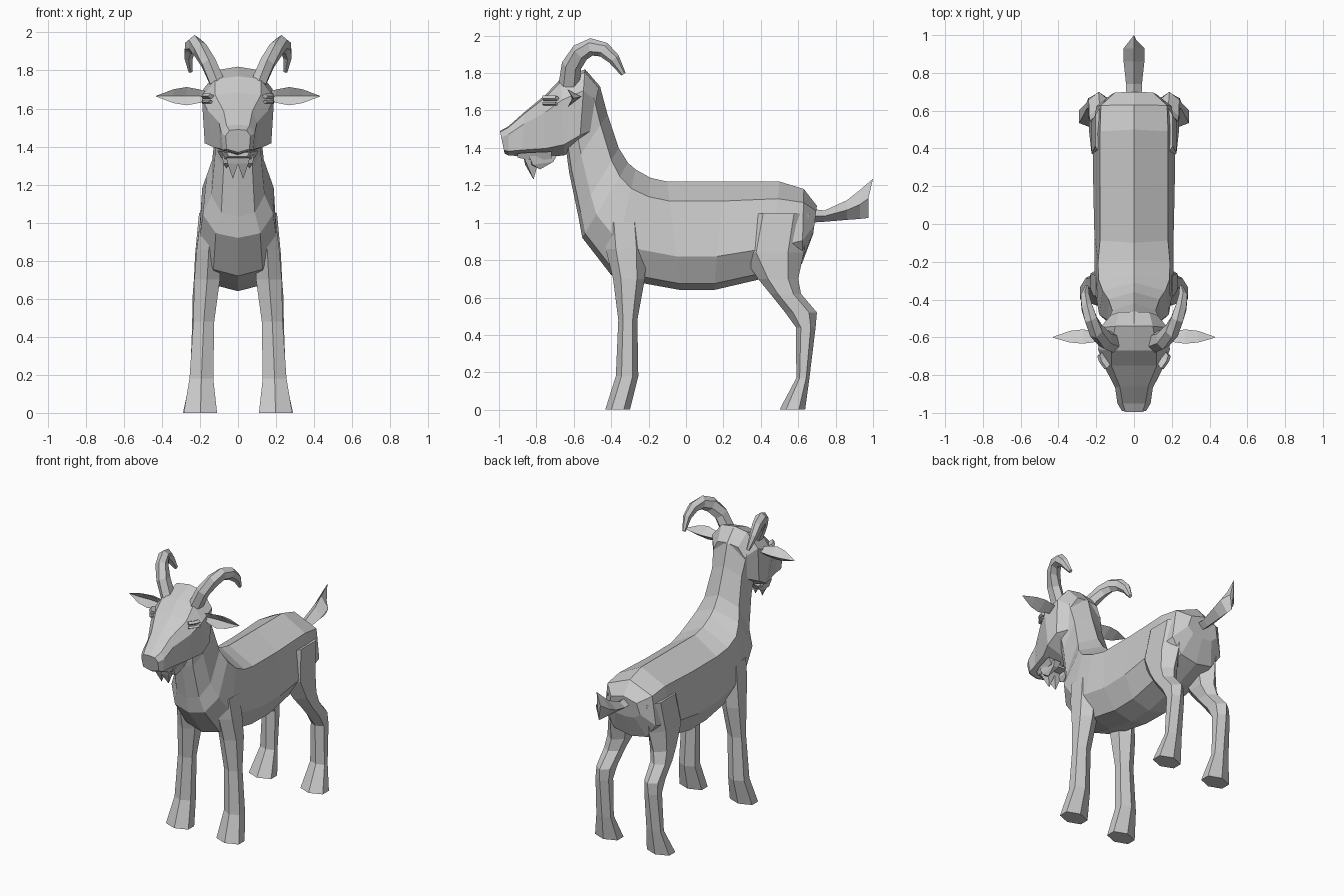
import bpy, bmesh, math
from mathutils import Vector

coat = bpy.data.materials.new("grey_coat")
coat.diffuse_color = (0.6, 0.6, 0.6, 1)


def loft(name, rings, mirror=False):
    """Skin equal-length point rings, cap both ends, optionally mirror in x."""
    bm = bmesh.new()
    for sign in ((1, -1) if mirror else (1,)):
        vs = [[bm.verts.new((sign * p[0], p[1], p[2])) for p in r] for r in rings]
        n = len(vs[0])
        for a, b in zip(vs, vs[1:]):
            for i in range(n):
                j = (i + 1) % n
                bm.faces.new((a[i], a[j], b[j], b[i]))
        bm.faces.new(vs[0][::-1])
        bm.faces.new(vs[-1])
    bmesh.ops.remove_doubles(bm, verts=bm.verts, dist=0.0005)
    bmesh.ops.recalc_face_normals(bm, faces=bm.faces)
    me = bpy.data.meshes.new(name)
    bm.to_mesh(me)
    bm.free()
    me.materials.append(coat)
    ob = bpy.data.objects.new(name, me)
    bpy.context.collection.objects.link(ob)


def section(ty, tz, by, bz, widths, fractions):
    """Symmetric ring from a top point to a bottom point, with widths at fractions between."""
    half = [(w, ty + (by - ty) * f, tz + (bz - tz) * f) for w, f in zip(widths, fractions)]
    return [(0, ty, tz)] + half + [(0, by, bz)] + [(-x, y, z) for x, y, z in half[::-1]]


# Trunk and neck: top y z, bottom y z, shoulder width, flank width
trunk = [(.70, 1.09, .68, .94, .10, .12), (.63, 1.18, .62, .78, .175, .20),
         (.50, 1.22, .45, .71, .18, .22), (.20, 1.22, .15, .64, .18, .215),
         (-.10, 1.22, -.03, .64, .18, .21), (-.19, 1.24, -.25, .68, .19, .21),
         (-.27, 1.285, -.40, .72, .188, .205), (-.31, 1.32, -.555, .92, .165, .185),
         (-.36, 1.40, -.575, 1.03, .135, .14), (-.42, 1.58, -.625, 1.27, .115, .12),
         (-.46, 1.73, -.64, 1.38, .13, .13), (-.53, 1.81, -.65, 1.40, .11, .11)]
loft("body_and_neck", [section(a, b, c, d, (s, f, .63 * f), (.18, .69, .94))
                       for a, b, c, d, s, f in trunk])

# Head: top y z, bottom y z, brow width, cheek width, jaw width
head = [(-.465, 1.73, -.52, 1.45, .08, .12, .12), (-.54, 1.82, -.57, 1.41, .10, .18, .175),
        (-.67, 1.77, -.65, 1.36, .12, .19, .175), (-.75, 1.685, -.75, 1.35, .12, .16, .13),
        (-.86, 1.595, -.88, 1.355, .075, .10, .095), (-.95, 1.515, -.95, 1.36, .06, .088, .08),
        (-.995, 1.49, -.97, 1.37, .045, .065, .06)]
loft("head", [section(a, b, c, d, w, (.04, .28, .86)) for a, b, c, d, *w in head])

# Lower lip
loft("lower_lip", [
    [(-w, y, z), (w, y, z), (w * .8, y, z - h), (-w * .8, y, z - h)]
    for y, z, w, h in [(-.72, 1.38, .11, .04), (-.84, 1.375, .085, .04), (-.90, 1.37, .06, .022)]])

# Beard: centre tufts and shorter side tufts
for name, x, w, tip, y0, y1 in [("beard_tuft", .03, .035, (.027, -.815, 1.23), -.87, -.77),
                                ("side_tuft", .06, .025, (.062, -.78, 1.285), -.84, -.69)]:
    loft(name, [[(x - w, y0, 1.355), (x + w, y0, 1.355), (x + w, y1, 1.36), (x - w, y1, 1.36)],
                [(x - w * .9, y0 + .01, 1.31), (x + w * .7, y0 + .02, 1.31),
                 (x + w * .7, y1 - .02, 1.325), (x - w * .9, y1 - .02, 1.325)],
                [tip] * 4], mirror=True)

# Eyelids on the slanted side of the face
for name, z, h in [("upper_eyelid", 1.665, .014), ("lower_eyelid", 1.635, .009)]:
    loft(name, [[(x, y - .006, z + h), (x + .014, y - .008, z), (x, y, z - h), (x - .02, y + .02, z)]
                for x, y in [(.181, -.69), (.172, -.72), (.143, -.76)]], mirror=True)

# Nostrils
loft("nostril", [[(x, y, 1.495), (x, y - .012, 1.485), (x, -.955, 1.472)]
                 for x, y in [(.022, -.978), (.055, -.966)]], mirror=True)

# Ears: pointed leaf with a hollow front
ear = [(.15, .02, .02, .005), (.20, .035, .03, .015), (.27, .048, .042, .03),
       (.34, .036, .034, .02), (.43, .002, .002, 0)]
loft("ear", [[(x, -.60 - d * .8, 1.665 + h), (x, -.60 + d, 1.665 + .2 * h),
              (x, -.60 - d * .8, 1.665 - h), (x, -.60 - d * .8 + hollow, 1.665)]
             for x, h, d, hollow in ear], mirror=True)

# Horns: six-sided sweep along a backward curl
path = [Vector(p) for p in [(.11, -.625, 1.74), (.155, -.612, 1.84), (.20, -.565, 1.91), (.228, -.505, 1.94),
                            (.25, -.44, 1.925), (.26, -.385, 1.875), (.25, -.335, 1.795)]]
radii = [.056, .054, .051, .047, .041, .032, .014]
horn = []
for i, (c, r) in enumerate(zip(path, radii)):
    t = (path[min(i + 1, 6)] - path[max(i - 1, 0)]).normalized()
    side = (Vector((1, 0, 0)) - t * t.x).normalized()
    up = t.cross(side)
    horn.append([c + r * (.8 * math.cos(a) * side + math.sin(a) * up)
                 for a in [math.radians(30 + 60 * k) for k in range(6)]])
loft("horn", horn, mirror=True)


def leg(name, sections):
    """Six-sided leg; each section is z, front y, back y, inner x, outer x."""
    rings = []
    for z, f, b, i, o in sections:
        m, d = (i + o) / 2, .25 * (b - f)
        rings.append([(m, f, z), (o, f + d, z), (o, b - d, z),
                      (m, b, z), (i, b - d, z), (i, f + d, z)])
    loft(name, rings, mirror=True)


leg("front_leg", [(1.0, -.44, -.22, .10, .20), (.86, -.43, -.21, .09, .217), (.70, -.39, -.22, .095, .23),
                  (.48, -.362, -.26, .125, .235), (.18, -.375, -.255, .13, .255), (0, -.432, -.30, .11, .285)])
leg("rear_leg", [(1.05, .33, .66, .10, .205), (.84, .29, .63, .08, .225), (.70, .385, .60, .10, .232),
                 (.62, .45, .615, .125, .238), (.52, .53, .70, .135, .24), (.44, .588, .693, .14, .242),
                 (.17, .59, .66, .14, .252), (0, .50, .637, .115, .29)])

# Tail: thin root widening into an upturned tuft
tail = [(.66, 1.075, 1.0, .04), (.74, 1.065, 1.005, .042), (.86, 1.12, 1.015, .055),
        (.93, 1.175, 1.02, .055), (.975, 1.235, 1.025, .012)]
loft("tail", [[(0, y + .025 * (y > .95), zt), (w, y, (zt + zb) / 2), (0, y, zb), (-w, y, (zt + zb) / 2)]
              for y, zt, zb, w in tail])
